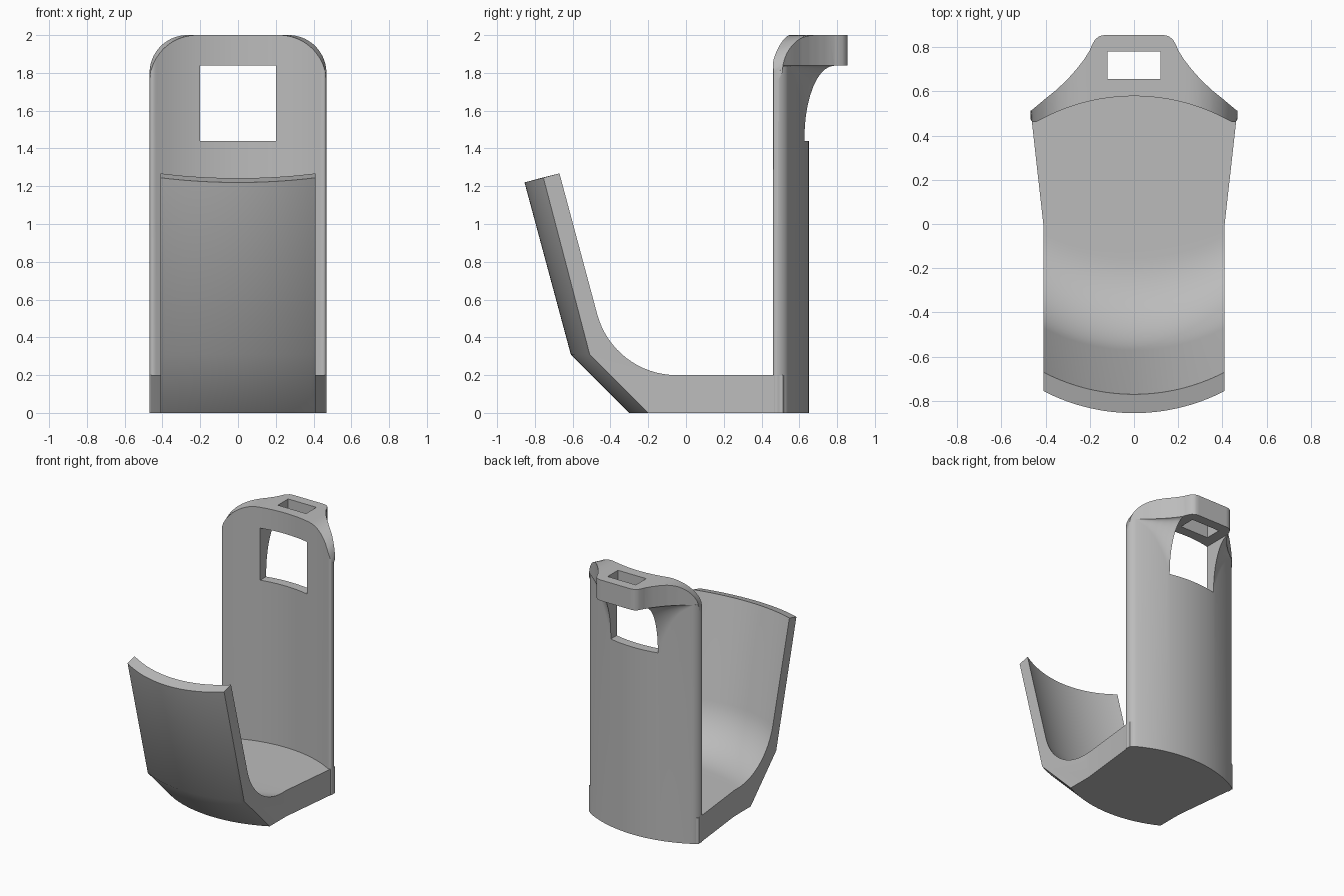
import bpy, bmesh, math

cube = bpy.data.objects.get("Cube")
if cube:
    bpy.data.objects.remove(cube, do_unlink=True)

grey = bpy.data.materials.new("plain_grey")
grey.use_nodes = True
COLOUR = (0.5, 0.5, 0.5, 1)
grey.diffuse_color = COLOUR
grey.node_tree.nodes["Principled BSDF"].inputs["Base Color"].default_value = COLOUR

BEND = 0.89            # radius of the curved walls
HALF = 0.468           # half width of the back plate
ROUND = 0.036          # radius of the plate's rounded side edges
TAB_Z = 1.838          # underside of the hanging tab
STEPS = 10


def sag(x):
    return BEND - math.sqrt(BEND * BEND - x * x)


def loft(name, slices, caps):
    """Join equal closed outlines, closing both ends with the given index lists."""
    bm = bmesh.new()
    rings = [[bm.verts.new(p) for p in s] for s in slices]
    n = len(rings[0])
    for a, b in zip(rings, rings[1:]):
        for i in range(n):
            j = (i + 1) % n
            bm.faces.new((a[i], a[j], b[j], b[i]))
    for ring in (rings[0], rings[-1]):
        for cap in caps:
            bm.faces.new([ring[i] for i in cap])
    bmesh.ops.remove_doubles(bm, verts=bm.verts, dist=0.0003)
    bmesh.ops.recalc_face_normals(bm, faces=bm.faces)
    mesh = bpy.data.meshes.new(name)
    bm.to_mesh(mesh)
    bm.free()
    mesh.materials.append(grey)
    obj = bpy.data.objects.new(name, mesh)
    bpy.context.collection.objects.link(obj)
    return obj


def activate(obj):
    bpy.ops.object.select_all(action='DESELECT')
    obj.select_set(True)
    bpy.context.view_layer.objects.active = obj


def cut_box(obj, low, high):
    """Cut a box-shaped opening."""
    bpy.ops.mesh.primitive_cube_add(
        size=1, location=[(a + b) / 2 for a, b in zip(low, high)])
    box = bpy.context.object
    box.scale = [b - a for a, b in zip(low, high)]
    box.hide_render = True
    activate(obj)
    mod = obj.modifiers.new("opening", 'BOOLEAN')
    mod.operation, mod.solver, mod.object = 'DIFFERENCE', 'EXACT', box
    bpy.ops.object.modifier_apply(modifier=mod.name)
    bpy.data.objects.remove(box, do_unlink=True)


# Back plate: rounded top corners, flared hanging tab and the fillet below it
TAB = [(0, .855), (.13, .855), (.155, .85), (.175, .835), (.19, .81), (.2, .785),
       (.225, .745), (.26, .70), (.3, .655), (.35, .607), (.4, .567), (HALF, .51)]


def tab_edge(x):
    for (x0, y0), (x1, y1) in zip(TAB, TAB[1:]):
        if x <= x1:
            return y0 + (y1 - y0) * (x - x0) / (x1 - x0)
    return TAB[-1][1]


def corner_top(x, radius):
    t = max(0, x - (HALF - radius)) / radius
    return 2 - radius * (1 - math.sqrt(max(0, 1 - t * t)))


def plate_slice(x):
    ax = abs(x)
    t = max(0, ax - (HALF - ROUND)) / ROUND
    half = ROUND * math.sqrt(max(0, 1 - t * t))
    mid = 0.614 - sag(x)
    front, back = mid - half, mid + half
    tab = max(back, tab_edge(ax))
    top_front, top_back = corner_top(ax, 0.25), corner_top(ax, 0.2)
    depth = max(0, min(tab, 0.79) - back)
    height = 0.38 * min(1, depth / 0.15)
    under = min(TAB_Z, top_back)
    pts = [(front, 0), (front, top_front), (tab, top_back), (tab, under)]
    for i in range(STEPS + 1):
        a = math.pi / 2 * i / STEPS
        pts.append((back + depth * (1 - math.sin(a)),
                    under - height * (1 - math.cos(a))))
    pts.append((back, 0))
    return [(x, y, z) for y, z in pts]


inner = HALF - ROUND
xs = {round(inner * i / 24, 4) for i in range(25)}
xs |= {x for x, _ in TAB}
xs |= {inner + ROUND * math.sin(math.pi / 2 * i / 8) for i in range(1, 9)}
xs = sorted(xs | {-x for x in xs})
outline = [plate_slice(x) for x in xs]
plate = loft("back_plate", outline, [range(len(outline[0]))])
cut_box(plate, (-0.2, 0.3, 1.44), (0.2, 1.0, 1.84))
cut_box(plate, (-0.12, 0.655, 1.7), (0.12, 0.78, 2.1))

# Scoop: floor and leaning front lip; each point is y, z, bend direction, widening
SCOOP = [(0, 0.2, 0, 1), (0.645, 0.2, -1, 1.14), (0.645, 0, -1, 1.14), (0, 0, 0, 1),
         (-0.3, 0, 1, 1), (-0.61, 0.31, 1, 1), (-0.855, 1.22, 1, 1),
         (-0.77, 1.243, 1, 1)]
LEAN, FILLET = math.radians(75), 0.435
for i in range(17):
    a = LEAN * (1 - i / 16)
    SCOOP.append((-0.15 - FILLET * math.sin(a),
                  0.2 + FILLET * (1 - math.cos(a)), 1, 1))


def scoop_slice(x):
    pts = []
    for y, z, bend, wide in SCOOP:
        s = sag(x * wide)
        lift = 0.25 * s if z > 1.2 else 0
        pts.append((x * wide, y + bend * s, z + lift))
    return pts


scoop = loft("front_scoop", [scoop_slice(0.41 * i / 16) for i in range(-16, 17)],
             [(0, 1, 2, 3), [0] + list(range(3, len(SCOOP)))])

for part in (plate, scoop):
    activate(part)
    bpy.ops.object.shade_smooth_by_angle(angle=math.radians(30))
